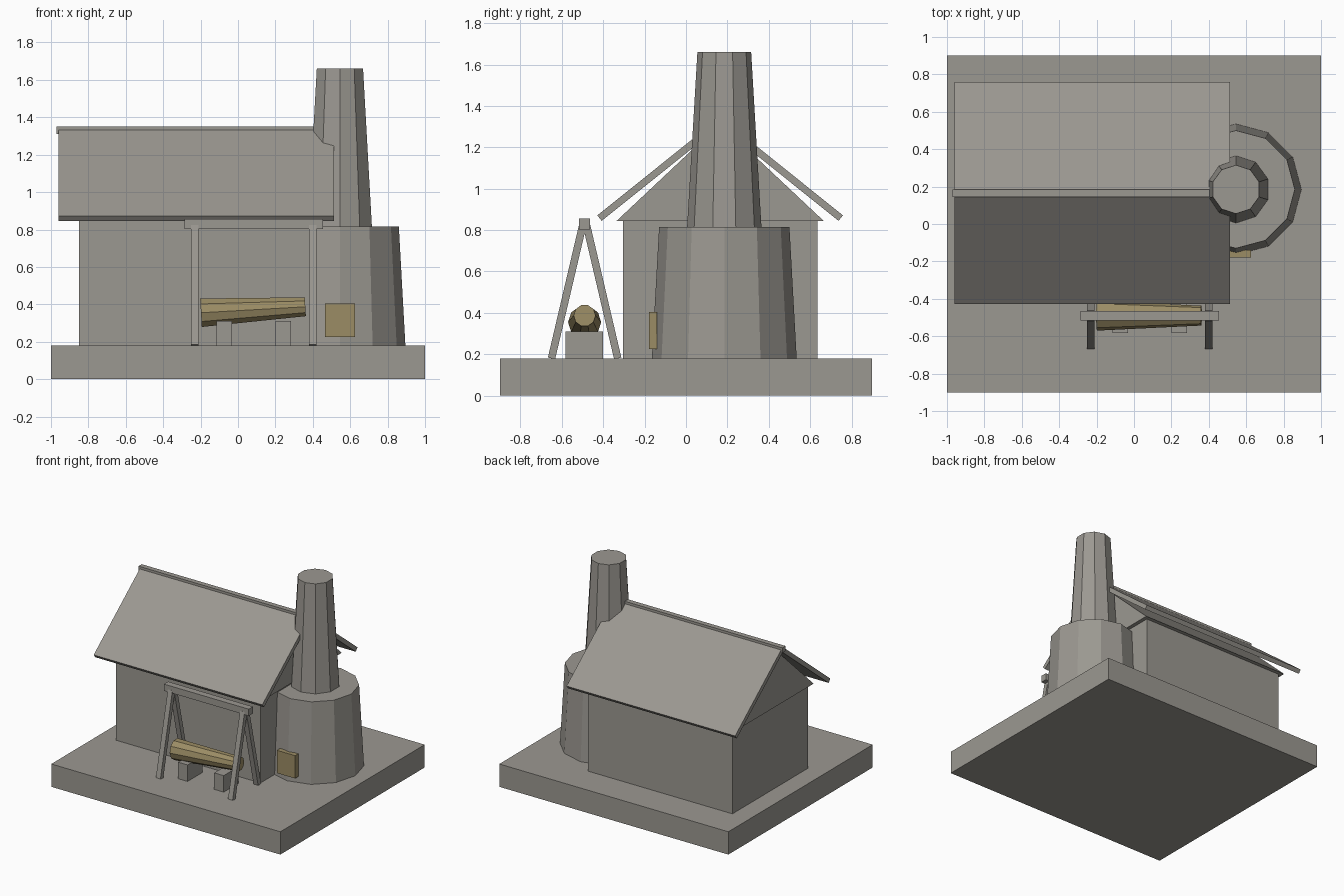
import bpy
from math import pi, atan2, hypot
from mathutils import Matrix, Vector

cube = bpy.data.objects.get("Cube")
if cube:
    bpy.data.objects.remove(cube, do_unlink=True)


def material(name, rgb):
    m = bpy.data.materials.new(name)
    m.use_nodes = True
    m.diffuse_color = (*rgb, 1)
    m.node_tree.nodes["Principled BSDF"].inputs["Base Color"].default_value = (*rgb, 1)
    return m


STONE = material("stone grey", (0.33, 0.315, 0.285))
WOOD = material("tan wood", (0.33, 0.265, 0.13))


def finish(name, mat):
    ob = bpy.context.object
    ob.name = ob.data.name = name
    ob.data.materials.append(mat)
    return ob


def box(name, lo, hi, mat=STONE):
    """Axis-aligned box between two corners."""
    lo, hi = Vector(lo), Vector(hi)
    bpy.ops.mesh.primitive_cube_add(size=1)
    ob = finish(name, mat)
    ob.data.transform(Matrix.Translation((lo + hi) / 2) @ Matrix.Diagonal((*(hi - lo), 1)))
    return ob


def cone(name, a, b, r1, r2, sides, mat=STONE):
    """Flat-sided tapered cylinder from a to b."""
    a, b = Vector(a), Vector(b)
    bpy.ops.mesh.primitive_cone_add(vertices=sides, radius1=r1, radius2=r2, depth=(b - a).length)
    ob = finish(name, mat)
    turn = Vector((0, 0, 1)).rotation_difference(b - a).to_matrix().to_4x4()
    ob.data.transform(Matrix.Translation((a + b) / 2) @ turn)
    return ob


def extrude_x(name, profile, x0, x1, mat=STONE):
    """Prism along x from a (y, z) profile."""
    n = len(profile)
    verts = [(x, y, z) for x in (x0, x1) for y, z in profile]
    faces = [tuple(range(n))[::-1], tuple(range(n, 2 * n))]
    faces += [(i, (i + 1) % n, (i + 1) % n + n, i + n) for i in range(n)]
    me = bpy.data.meshes.new(name)
    me.from_pydata(verts, [], faces)
    me.materials.append(mat)
    ob = bpy.data.objects.new(name, me)
    bpy.context.collection.objects.link(ob)
    return ob


def plank(name, a, b, thick, x0, x1):
    """Square-ended plank whose centre line runs from a to b in the y-z plane."""
    a, b = Vector(a), Vector(b)
    d = (b - a).normalized()
    n = Vector((-d.y, d.x)) * thick / 2
    return extrude_x(name, [a - n, b - n, b + n, a + n], x0, x1)


GROUND = 0.18
MID = 0.165      # y of the ridge

# Ground slab and house
box("ground_slab", (-1, -0.9, 0), (1, 0.9, GROUND))
box("house_walls", (-0.85, MID - 0.47, GROUND), (0.41, MID + 0.47, 0.85))
extrude_x("gable", [(MID - 0.5, 0.845), (MID + 0.5, 0.845), (MID, 1.315)], -0.88, 0.44)

# Roof
plank("roof_front", (MID - 0.583, 0.858), (MID, 1.325), 0.034, -0.96, 0.512)
plank("roof_back", (MID, 1.325), (MID + 0.583, 0.858), 0.034, -0.96, 0.512)
box("ridge_beam", (-0.97, MID - 0.02, 1.31), (0.52, MID + 0.02, 1.35))

# Furnace, chimney and door
FX, FY = 0.545, 0.185
cone("furnace", (FX, FY, GROUND), (FX, FY, 0.815), 0.35, 0.315, 12)
cone("chimney", (FX, FY, 0.81), (FX, FY, 1.66), 0.18, 0.13, 10)
box("furnace_door", (0.465, -0.18, 0.225), (0.625, -0.14, 0.405), WOOD)

# Hoist frame with splayed legs
FRAME_Y = -0.49
box("frame_beam", (-0.285, FRAME_Y - 0.026, 0.802), (0.455, FRAME_Y + 0.026, 0.855))
for side, x in (("right", -0.25), ("left", 0.38)):
    for end, s in (("front", -1), ("back", 1)):
        foot, top = (FRAME_Y + s * 0.16, GROUND), (FRAME_Y + s * 0.01, 0.82)
        plank(f"frame_leg_{end}_{side}", foot, top, 0.036, x, x + 0.04)

# Log resting on two blocks
cone("log", (-0.198, FRAME_Y, 0.355), (0.36, FRAME_Y, 0.387), 0.08, 0.053, 10, WOOD)
for side, x in (("right", -0.115), ("left", 0.2)):
    box(f"log_block_{side}", (x, -0.583, GROUND), (x + 0.083, -0.4, 0.31))
